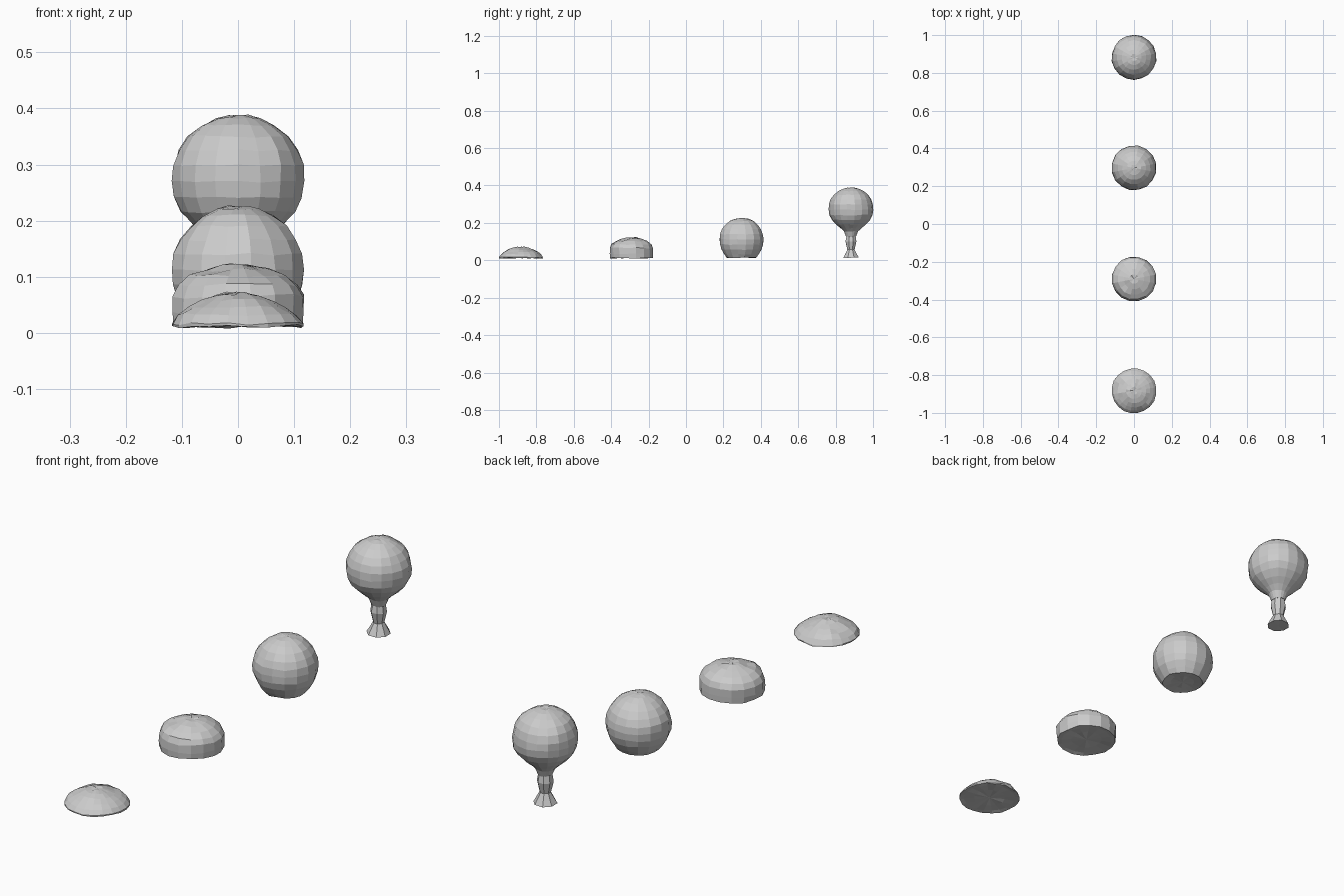
import bpy, math, random
from mathutils import Vector, noise

if "Cube" in bpy.data.objects:
    bpy.data.objects.remove(bpy.data.objects["Cube"])


def lumpy_lathe(name, y, profile, sides, rough, seed):
    """Closed faceted lathe; radii and heights are gently disturbed."""
    rnd = random.Random(seed)
    off = Vector((seed * 3.7, seed * 1.9, 0))
    verts, faces = [], []
    n = len(profile)
    for i, (r, z) in enumerate(profile):
        for k in range(sides):
            a = 2 * math.pi * (k + 0.5) / sides
            d = Vector((r * math.cos(a), r * math.sin(a), z))
            bump = noise.noise(d * 22 + off)
            rr = min(r * (1 + 0.03 * bump + rnd.uniform(-.012, .012)), 0.12)
            zz = z + rough * (bump + rnd.uniform(-.4, .4))
            verts.append((rr * math.cos(a), rr * math.sin(a), max(zz, 0.005)))
    for i in range(n - 1):
        for k in range(sides):
            j = (k + 1) % sides
            faces.append((i * sides + k, i * sides + j,
                          (i + 1) * sides + j, (i + 1) * sides + k))
    # pointed fans close the underside and the crown
    bottom, top = len(verts), len(verts) + 1
    verts.append((0, 0, profile[0][1]))
    verts.append((0, 0, profile[-1][1]))
    for k in range(sides):
        j = (k + 1) % sides
        faces.append((bottom, j, k))
        faces.append((top, (n - 1) * sides + k, (n - 1) * sides + j))
    mesh = bpy.data.meshes.new(name)
    mesh.from_pydata(verts, [], faces)
    mesh.update()
    ob = bpy.data.objects.new(name, mesh)
    ob.location = (0, y, 0)
    bpy.context.collection.objects.link(ob)
    return ob


# flat crinkled cap
lumpy_lathe("flat_cap", -0.883,
            [(.06, .014), (.10, .012), (.118, .011), (.119, .016), (.106, .032),
             (.088, .046), (.066, .057), (.042, .066), (.02, .071)], 20, .005, 1)

# low dome with upright sides
lumpy_lathe("low_dome", -0.291,
            [(.06, .016), (.10, .013), (.116, .012), (.119, .035), (.118, .065),
             (.108, .085), (.086, .102), (.055, .114), (.025, .121)], 16, .005, 2)

# tall round dome
lumpy_lathe("tall_dome", 0.297,
            [(.045, .017), (.080, .014), (.093, .032), (.108, .058), (.117, .085),
             (.119, .112), (.116, .140), (.105, .166), (.087, .190), (.064, .209),
             (.038, .220), (.017, .225)], 16, .004, 3)

# ball crown
lumpy_lathe("ball_crown", 0.882,
            [(.027, .128), (.038, .155), (.056, .172), (.080, .192), (.102, .216),
             (.115, .242), (.119, .270), (.117, .298), (.107, .325), (.091, .350),
             (.066, .370), (.040, .381), (.018, .386)], 18, .003, 4)

# slim stem with a mid bulge and a flared foot
lumpy_lathe("stem", 0.882,
            [(.044, .014), (.032, .036), (.021, .057), (.031, .100),
             (.026, .128), (.030, .142)], 8, .002, 5)
